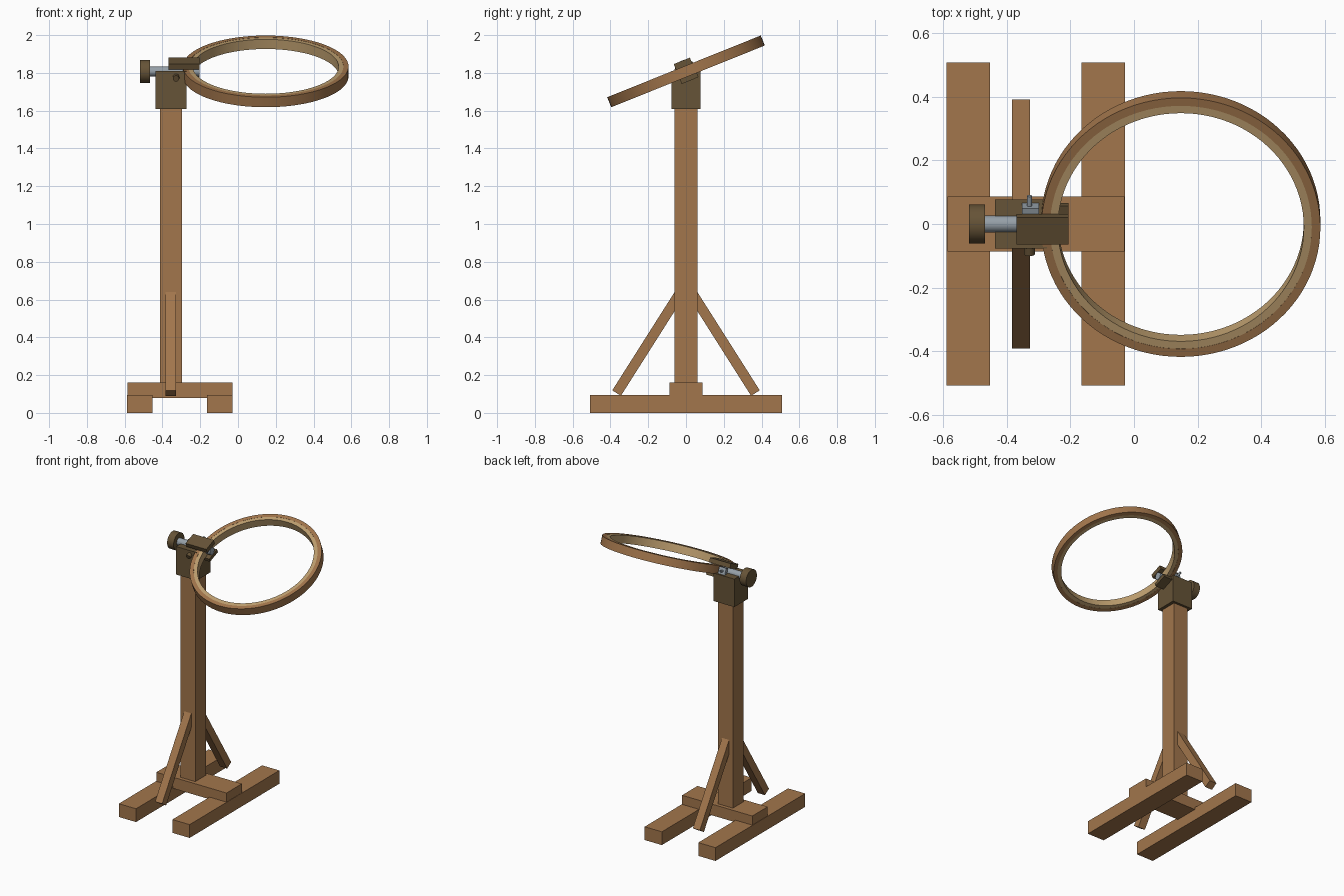
import bpy, bmesh, math
from mathutils import Matrix, Vector

cube = bpy.data.objects.get("Cube")
if cube:
    bpy.data.objects.remove(cube, do_unlink=True)


def material(name, rgb):
    m = bpy.data.materials.new(name)
    m.use_nodes = True
    m.diffuse_color = (*rgb, 1)
    m.node_tree.nodes["Principled BSDF"].inputs["Base Color"].default_value = (*rgb, 1)
    return m


WOOD = material("brown wood", (0.36, 0.18, 0.072))
DARK = material("dark wood", (0.133, 0.087, 0.038))
TAN = material("light wood", (0.515, 0.345, 0.16))
METAL = material("grey metal", (0.305, 0.352, 0.392))

# The hoop and its clamp share one tilted frame
HUB_Z = 1.808
TILT = Matrix.Translation((0, 0, HUB_Z)) @ Matrix.Rotation(math.radians(21.9), 4, "X")
FLAT = Matrix.Identity(4)


def finish(name, bm, mat, frame=FLAT, smooth=False):
    bmesh.ops.recalc_face_normals(bm, faces=bm.faces)
    mesh = bpy.data.meshes.new(name)
    bm.to_mesh(mesh)
    bm.free()
    mesh.materials.append(mat)
    ob = bpy.data.objects.new(name, mesh)
    bpy.context.collection.objects.link(ob)
    ob.matrix_world = frame
    if smooth:
        bpy.ops.object.select_all(action="DESELECT")
        ob.select_set(True)
        bpy.context.view_layer.objects.active = ob
        bpy.ops.object.shade_smooth_by_angle(angle=math.radians(35))
    return ob


def box(name, x, y, z, mat, frame=FLAT):
    """Box from (min, max) pairs on each axis."""
    bm = bmesh.new()
    bmesh.ops.create_cube(bm, size=1)
    for v in bm.verts:
        v.co = [r[0] if c < 0 else r[1] for r, c in zip((x, y, z), v.co)]
    return finish(name, bm, mat, frame)


def rod(name, start, end, radius, mat, frame=FLAT, sides=32):
    """Cylinder between two points."""
    a, b = Vector(start), Vector(end)
    turn = (b - a).to_track_quat("Z", "Y").to_matrix().to_4x4()
    bm = bmesh.new()
    bmesh.ops.create_cone(bm, cap_ends=True, segments=sides, radius1=radius, radius2=radius,
                          depth=(b - a).length, matrix=Matrix.Translation((a + b) / 2) @ turn)
    return finish(name, bm, mat, frame, smooth=True)


def ring(name, inner, outer, half, mat, sides=96):
    """Rectangular section swept round the hoop axis."""
    bm = bmesh.new()
    section = [(inner, -half), (outer, -half), (outer, half), (inner, half)]
    loops = []
    for i in range(sides):
        t = math.tau * i / sides
        loops.append([bm.verts.new((r * math.cos(t), r * math.sin(t), z)) for r, z in section])
    for i in range(sides):
        p, q = loops[i], loops[(i + 1) % sides]
        for k in range(4):
            n = (k + 1) % 4
            bm.faces.new((p[k], p[n], q[n], q[k]))
    return finish(name, bm, mat, TILT @ Matrix.Translation((0.147, 0, 0)), smooth=True)


# Base: two feet, crossbar and post
for side, x in (("right", -0.52), ("left", -0.096)):
    box(f"{side}_foot", (x - 0.068, x + 0.068), (-0.507, 0.507), (0, 0.095), WOOD)
box("crossbar", (-0.585, -0.03), (-0.087, 0.087), (0.08, 0.16), WOOD)
box("post", (-0.413, -0.296), (-0.06, 0.06), (0.08, 1.62), WOOD)

# Diagonal braces leaning into the post, front and back
for side, s in (("front", -1), ("back", 1)):
    lean = Matrix.Translation((-0.355, s * 0.3675, 0.105)) @ Matrix.Rotation(s * math.radians(32.4), 4, "X")
    box(f"{side}_brace", (-0.028, 0.028), (-0.027, 0.027), (0, 0.62), WOOD, lean)

# Head block on top of the post
box("head_block", (-0.436, -0.273), (-0.077, 0.077), (1.61, 1.81), DARK)

# Hoop: outer and inner rings
ring("outer_hoop", 0.411, 0.438, 0.0285, WOOD)
ring("inner_hoop", 0.386, 0.411, 0.0275, TAN)

# Clamp jaws gripping the hoop
box("upper_jaw", (-0.369, -0.205), (-0.046, 0.046), (0.0285, 0.06), DARK, TILT)
box("lower_jaw", (-0.369, -0.205), (-0.046, 0.05), (-0.053, -0.0285), DARK, TILT)

# Tightening knob and its bolt
rod("knob", (-0.518, 0, HUB_Z), (-0.467, 0, HUB_Z), 0.061, DARK)
rod("knob_bolt", (-0.47, 0, HUB_Z), (-0.205, 0, HUB_Z), 0.026, METAL)

# Cross screw with head and nut plate
rod("screw", (-0.328, -0.085, 0), (-0.328, 0.095, 0), 0.008, METAL, TILT, 16)
rod("screw_head", (-0.328, -0.102, 0), (-0.328, -0.07, 0), 0.017, DARK, TILT, 24)
box("nut_plate", (-0.352, -0.298), (0.04, 0.062), (-0.025, 0.025), METAL, TILT)
